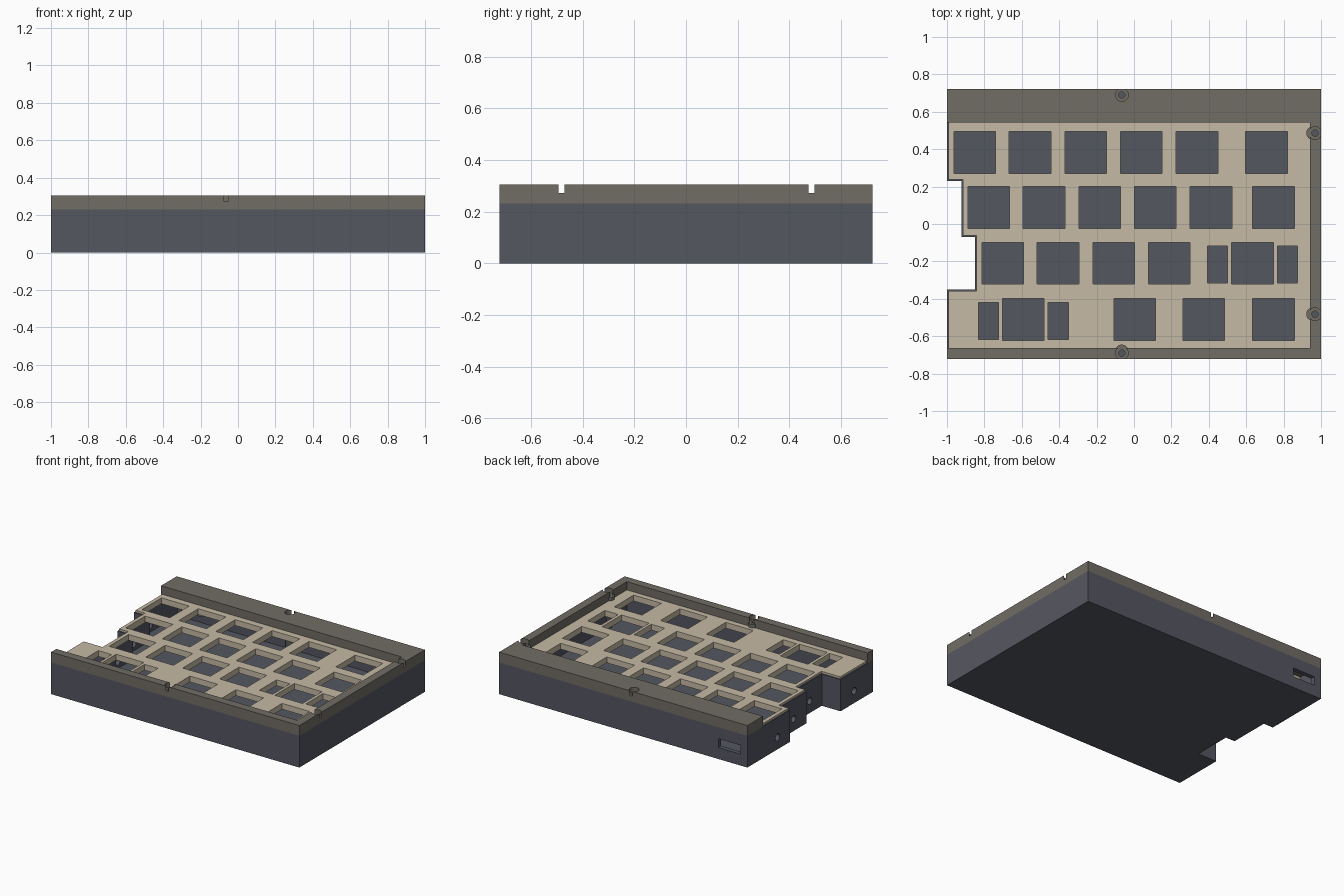
import bpy, bmesh
from mathutils import Matrix

if "Cube" in bpy.data.objects:
    bpy.data.objects.remove(bpy.data.objects["Cube"])


def add_material(name, rgb):
    m = bpy.data.materials.new(name)
    m.diffuse_color = (*rgb, 1)
    m.use_nodes = True
    m.node_tree.nodes["Principled BSDF"].inputs["Base Color"].default_value = m.diffuse_color
    return m


def finish(bm, name, mat=None):
    bmesh.ops.recalc_face_normals(bm, faces=bm.faces)
    me = bpy.data.meshes.new(name)
    bm.to_mesh(me)
    bm.free()
    ob = bpy.data.objects.new(name, me)
    bpy.context.collection.objects.link(ob)
    if mat:
        me.materials.append(mat)
    return ob


def prism(name, pts, z0, z1, mat=None):
    bm = bmesh.new()
    face = bm.faces.new([bm.verts.new((x, y, z0)) for x, y in pts])
    top = bmesh.ops.extrude_face_region(bm, geom=[face])["geom"]
    bmesh.ops.translate(bm, vec=(0, 0, z1 - z0),
                        verts=[v for v in top if isinstance(v, bmesh.types.BMVert)])
    # extrusion keeps the first face only when needed; close the bottom
    bmesh.ops.holes_fill(bm, edges=[e for e in bm.edges if e.is_boundary])
    return finish(bm, name, mat)


def boxes(name, spans):
    bm = bmesh.new()
    for x0, x1, y0, y1, z0, z1 in spans:
        m = Matrix.Translation(((x0 + x1) / 2, (y0 + y1) / 2, (z0 + z1) / 2)) \
            @ Matrix.Diagonal((x1 - x0, y1 - y0, z1 - z0, 1))
        bmesh.ops.create_cube(bm, size=1, matrix=m)
    return finish(bm, name)


def cylinders(name, centres, r, length, axis="Z"):
    bm = bmesh.new()
    rot = Matrix.Rotation(1.5707963, 4, "Y") if axis == "X" else Matrix.Identity(4)
    for c in centres:
        bmesh.ops.create_cone(bm, cap_ends=True, segments=32, radius1=r, radius2=r,
                              depth=length, matrix=Matrix.Translation(c) @ rot)
    return finish(bm, name)


def boolean(ob, tool, op="DIFFERENCE"):
    tool.hide_render = True
    mod = ob.modifiers.new("bool", "BOOLEAN")
    mod.operation, mod.solver, mod.object = op, "EXACT", tool
    deps = bpy.context.evaluated_depsgraph_get()
    me = bpy.data.meshes.new_from_object(ob.evaluated_get(deps))
    ob.modifiers.clear()
    ob.data = me
    bpy.data.objects.remove(tool)


def outline(d, right, front, back):
    # stepped left edge, inset by d
    return [(-1 + d, back), (-1 + d, .23 + d), (-.923 + d, .23 + d),
            (-.923 + d, -.07 + d), (-.849 + d, -.07 + d), (-.849 + d, -.35 - d),
            (-1 + d, -.35 - d), (-1 + d, front), (right, front), (right, back)]


slate = add_material("slate", (.091, .095, .119))
brown = add_material("warm_grey", (.165, .153, .131))
tan = add_material("tan", (.56, .49, .375))

H, SEAM, SINK, Y = .306, .231, .272, .7225
screws = [(-.065, .69), (.968, .486), (.968, -.482), (-.065, -.6905)]

# Lower tray: hollow, with screw pillars, back port and side holes
tray = prism("lower_tray", outline(0, 1, -Y, Y), 0, SEAM, slate)
boolean(tray, prism("cavity", outline(.03, .96, -.69, .69), .04, .4))
boolean(tray, cylinders("pillars", [(x, y, .129) for x, y in screws], .029, .2), "UNION")
boolean(tray, boxes("port", [(-.944, -.766, .6, .8, .083, .148)]))
boolean(tray, cylinders("side_holes", [(-1, .375, .088), (-.923, .08, .088),
                                       (-.849, -.212, .088), (-1, -.508, .088)],
                        .025, .1, "X"))
boolean(tray, cylinders("screw_holes", [(x, y, .2) for x, y in screws], .017, .2))

# C-shaped rim, open at the left, with screw bosses and counterbores
rim = prism("upper_rim", [(-1, Y), (-1, .543), (.94, .543), (.94, -.662), (-1, -.662),
                          (-1, -Y), (1, -Y), (1, Y)], SEAM, H, brown)
bosses = [(.956, .486), (.956, -.482), (-.065, -.68)]
boolean(rim, cylinders("bosses", [(x, y, (SEAM + SINK) / 2) for x, y in bosses],
                       .035, SINK - SEAM - .002), "UNION")
boolean(rim, cylinders("counterbores", [(x, y, SINK + .1) for x, y in screws], .034, .2))
boolean(rim, cylinders("rim_holes", [(x, y, .27) for x, y in screws], .017, .2))

# Switch plate with key cutouts and narrow stabiliser cutouts
plate = prism("switch_plate", outline(.008, .943, -.665, .546), .203, .246, tan)
rows = [(.383, [-.963, -.667, -.369, -.072, .225, .597]),
        (.088, [-.888, -.593, -.295, .002, .3, .634]),
        (-.21, [-.813, -.518, -.22, .077, .522]),
        (-.51, [-.703, -.108, .262, .634])]
cuts = [(x, x + .223, y - .112, y + .112, .1, .4) for y, xs in rows for x in xs]
for y, xs in [(-.217, [.393, .767]), (-.518, [-.832, -.459])]:
    cuts += [(x, x + .108, y - .099, y + .099, .1, .4) for x in xs]
boolean(plate, boxes("key_cutouts", cuts))
